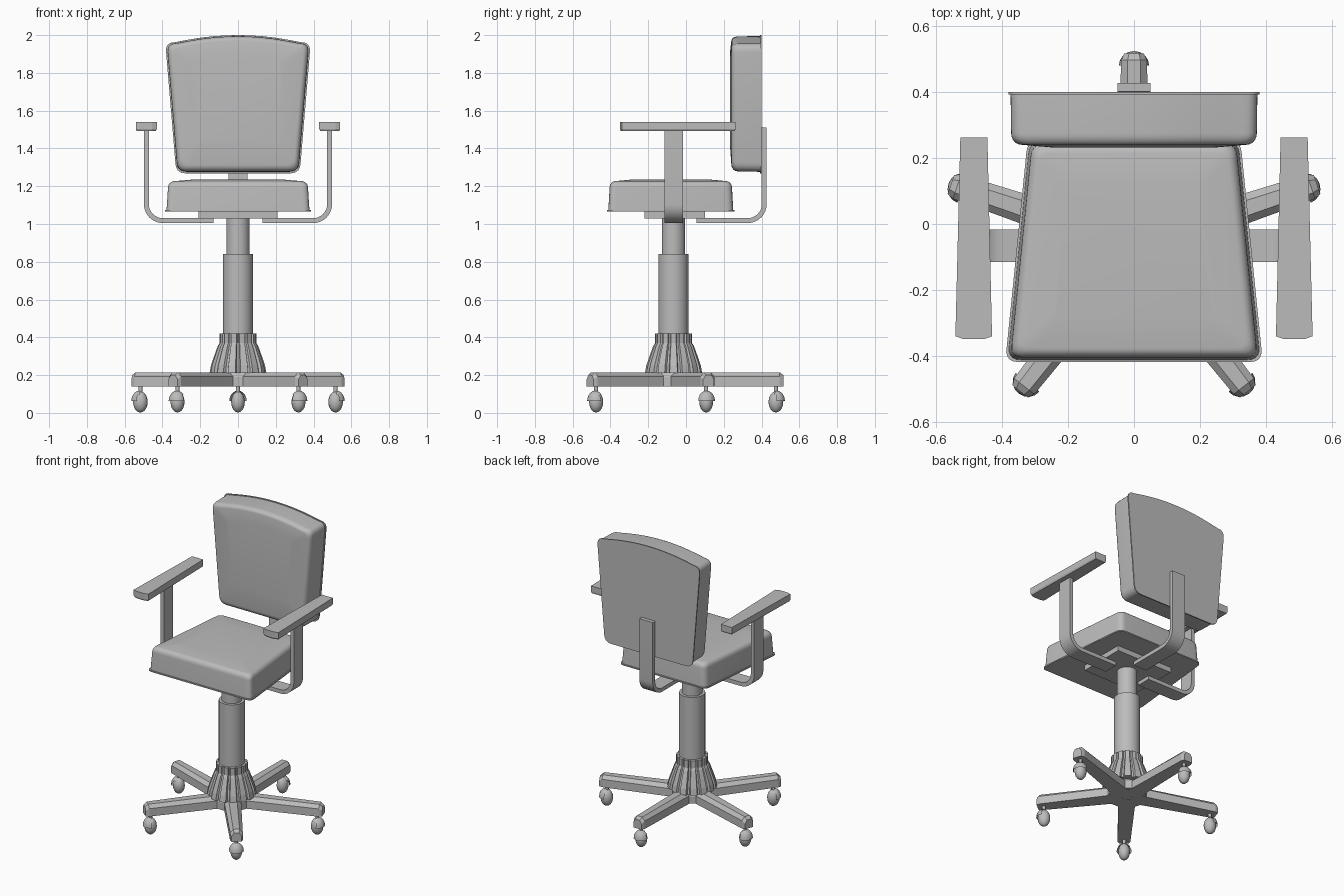
import bpy, bmesh, math
from mathutils import Vector, Matrix

cube = bpy.data.objects.get("Cube")
if cube:
    bpy.data.objects.remove(cube, do_unlink=True)

grey = bpy.data.materials.new("plain grey")
grey.use_nodes = True
colour = (0.5, 0.5, 0.5, 1)
grey.diffuse_color = colour
grey.node_tree.nodes["Principled BSDF"].inputs["Base Color"].default_value = colour

COLUMN_Y = -0.066
AXIS = Vector((0, COLUMN_Y, 0))


def finish(name, bm, smooth=None):
    bmesh.ops.recalc_face_normals(bm, faces=bm.faces)
    mesh = bpy.data.meshes.new(name)
    bm.to_mesh(mesh)
    bm.free()
    mesh.materials.append(grey)
    ob = bpy.data.objects.new(name, mesh)
    bpy.context.collection.objects.link(ob)
    if smooth:
        bpy.ops.object.select_all(action='DESELECT')
        ob.select_set(True)
        bpy.context.view_layer.objects.active = ob
        bpy.ops.object.shade_smooth_by_angle(angle=math.radians(smooth))
    return ob


def loft(name, rings, smooth=None):
    """Skin a list of equal-length closed rings and cap both ends."""
    bm = bmesh.new()
    rows = [[bm.verts.new(p) for p in ring] for ring in rings]
    n = len(rows[0])
    for a, b in zip(rows, rows[1:]):
        for i in range(n):
            j = (i + 1) % n
            bm.faces.new((a[i], a[j], b[j], b[i]))
    bm.faces.new(rows[0])
    bm.faces.new(rows[-1])
    return finish(name, bm, smooth)


def circle(r, z, n=32):
    return [AXIS + Vector((r * math.cos(math.tau * i / n),
                           r * math.sin(math.tau * i / n), z)) for i in range(n)]


def tube(name, r, z0, z1, n=32):
    loft(name, [circle(r, z0, n), circle(r, z1, n)], 40)


def box(name, lo, hi):
    ring = [(lo[0], lo[1]), (hi[0], lo[1]), (hi[0], hi[1]), (lo[0], hi[1])]
    loft(name, [[(x, y, z) for x, y in ring] for z in (lo[2], hi[2])])


def rounded(points, r, steps=5):
    """Round every corner of an outline with a quadratic curve."""
    out = []
    for i, p in enumerate(points):
        p = Vector(p)
        a = p + (Vector(points[i - 1]) - p).normalized() * r
        b = p + (Vector(points[(i + 1) % len(points)]) - p).normalized() * r
        for k in range(steps + 1):
            t = k / steps
            out.append(a * (1 - t) ** 2 + p * 2 * t * (1 - t) + b * t * t)
    return out


def cushion(name, outline, depth, draft, place):
    """Padded block: piping lip, drafted wall, rolled edge, flat face."""
    centre = sum(outline, Vector((0, 0))) / len(outline)
    reach = max((p - centre).length for p in outline)
    roll = 0.035
    layers = [(0, 0), (0, 0.008), (0.008, 0.008)]
    for k in range(7):
        a = math.pi / 2 * k / 6
        layers.append((draft + roll * (1 - math.cos(a)),
                       depth - 0.008 - roll + roll * math.sin(a)))
    layers.append((0.15, depth))
    rings = []
    for inset, h in layers:
        rings.append([place(*(centre + (p - centre) * (1 - inset / reach * 1.25)), h)
                      for p in outline])
    loft(name, rings, 35)


# Cushions
seat = rounded([(-0.39, -0.418), (0.39, -0.418), (0.322, 0.257), (-0.322, 0.257)], 0.04)
cushion("seat_cushion", seat, 0.17, 0.016, lambda x, y, h: (x, y, 1.065 + h))

arch = [(0.36 * math.cos(math.pi * k / 12), 1.945 + 0.055 * math.sin(math.pi * k / 12))
        for k in range(2, 11)]
back = rounded([(-0.325, 1.268), (0.325, 1.268)], 0.001, 1)
corners = rounded([(-0.327, 1.268), (0.327, 1.268), (0.385, 1.962), (-0.385, 1.962)], 0.05)
top = [Vector((0.33 - 0.66 * k / 10, 1.962 + 0.038 * (1 - (1 - k / 5) ** 2)))
       for k in range(1, 10)]
back = corners[:18] + top + corners[18:]
cushion("backrest_cushion", back, 0.168, 0.01, lambda x, z, h: (x, 0.4 - h, z))

# Mounting plate under the seat
box("seat_plate", (-0.21, -0.22, 1.03), (0.21, 0.10, 1.066))


def strap(name, start, end, height, half_width, place):
    """Flat metal bar that runs out level and bends upward."""
    z, t, r = 1.005, 0.026, 0.1
    arc = [math.pi / 2 * k / 8 for k in range(9)]

    def bend(radius):
        return [(end - r + radius * math.sin(a), z + r - radius * math.cos(a)) for a in arc]

    outline = [(start, z)] + bend(r) + [(end, height), (end - t, height)]
    outline += bend(r - t)[::-1] + [(start, z + t)]
    loft(name, [[place(u, w, s) for u, s in outline]
                for w in (-half_width, half_width)], 30)


strap("back_support", 0.055, 0.427, 1.51, 0.05, lambda u, w, s: (w, u, s))

# Arms, mirrored
for side, label in ((1, "left"), (-1, "right")):
    strap(label + "_arm_bar", 0.13, 0.498, 1.5, 0.049,
          lambda u, w, s: (side * u, w + COLUMN_Y, s))
    pad = [(0.43, -0.34), (0.455, -0.349), (0.515, -0.349), (0.541, -0.34),
           (0.526, 0.262), (0.444, 0.262)]
    rings = []
    for inset, z in ((0.1, 1.492), (0, 1.502), (0, 1.541)):
        rings.append([(side * (x + (0.485 - x) * inset), y * (1 - inset * 0.1), z)
                      for x, y in pad])
    loft(label + "_armrest", rings)

# Column and fluted hub
tube("upper_column", 0.062, 0.83, 1.035)
tube("lower_column", 0.08, 0.40, 0.84)
tube("hub_core", 0.088, 0.2, 0.415)
RIBS = 14
flutes = []
for r, z in ((0.152, 0.21), (0.145, 0.25), (0.128, 0.3), (0.108, 0.355),
             (0.098, 0.37), (0.098, 0.42)):
    ring = []
    for i in range(RIBS):
        for offset, scale in ((-0.3, 1), (0.3, 1), (0.4, 0.9), (0.6, 0.9)):
            a = math.tau * (i + offset) / RIBS
            ring.append(AXIS + Vector((r * scale * math.cos(a), r * scale * math.sin(a), z)))
    flutes.append(ring)
loft("fluted_hub", flutes)
loft("base_hub", [circle(0.125, 0.141, 10), circle(0.125, 0.19, 10), circle(0.11, 0.214, 10)])


def leg_section(u, half, top):
    return [(u, -half, 0.14), (u, half, 0.14), (u, half, top - 0.022),
            (u, half * 0.5, top), (u, -half * 0.5, top), (u, -half, top - 0.022)]


def caster(name, turn):
    """Rounded wheel with a flared hood over its upper half."""
    bm = bmesh.new()
    bmesh.ops.create_uvsphere(bm, u_segments=16, v_segments=10, radius=1,
                              matrix=Matrix.Translation((0, 0, 0.058))
                              @ Matrix.Diagonal((0.039, 0.036, 0.056, 1)))
    hood = bmesh.ops.create_uvsphere(bm, u_segments=16, v_segments=10, radius=1,
                                     matrix=Matrix.Translation((0.004, 0, 0.062))
                                     @ Matrix.Diagonal((0.044, 0.046, 0.056, 1)))["verts"]
    bmesh.ops.delete(bm, geom=[v for v in hood if v.co.z < 0.06 or v.co.x < -0.012],
                     context='VERTS')
    bmesh.ops.create_cone(bm, cap_ends=True, segments=10, radius1=0.011, radius2=0.011,
                          depth=0.05, matrix=Matrix.Translation((0, 0, 0.125)))
    bmesh.ops.transform(bm, matrix=turn, verts=bm.verts)
    finish(name, bm, 40)


# Star base legs with casters
legs = (("back", 90, 0.582), ("left", 18.5, 0.585), ("right", 161.5, 0.585),
        ("front_left", 308, 0.56), ("front_right", 232, 0.56))
for label, angle, length in legs:
    turn = Matrix.Translation(AXIS) @ Matrix.Rotation(math.radians(angle), 4, 'Z')
    sections = [leg_section(0.03, 0.055, 0.215), leg_section(0.16, 0.05, 0.215),
                leg_section(length - 0.02, 0.039, 0.215), leg_section(length, 0.03, 0.2)]
    loft(label + "_leg", [[turn @ Vector(p) for p in s] for s in sections])
    caster(label + "_caster", turn @ Matrix.Translation((length - 0.04, 0, 0)))
